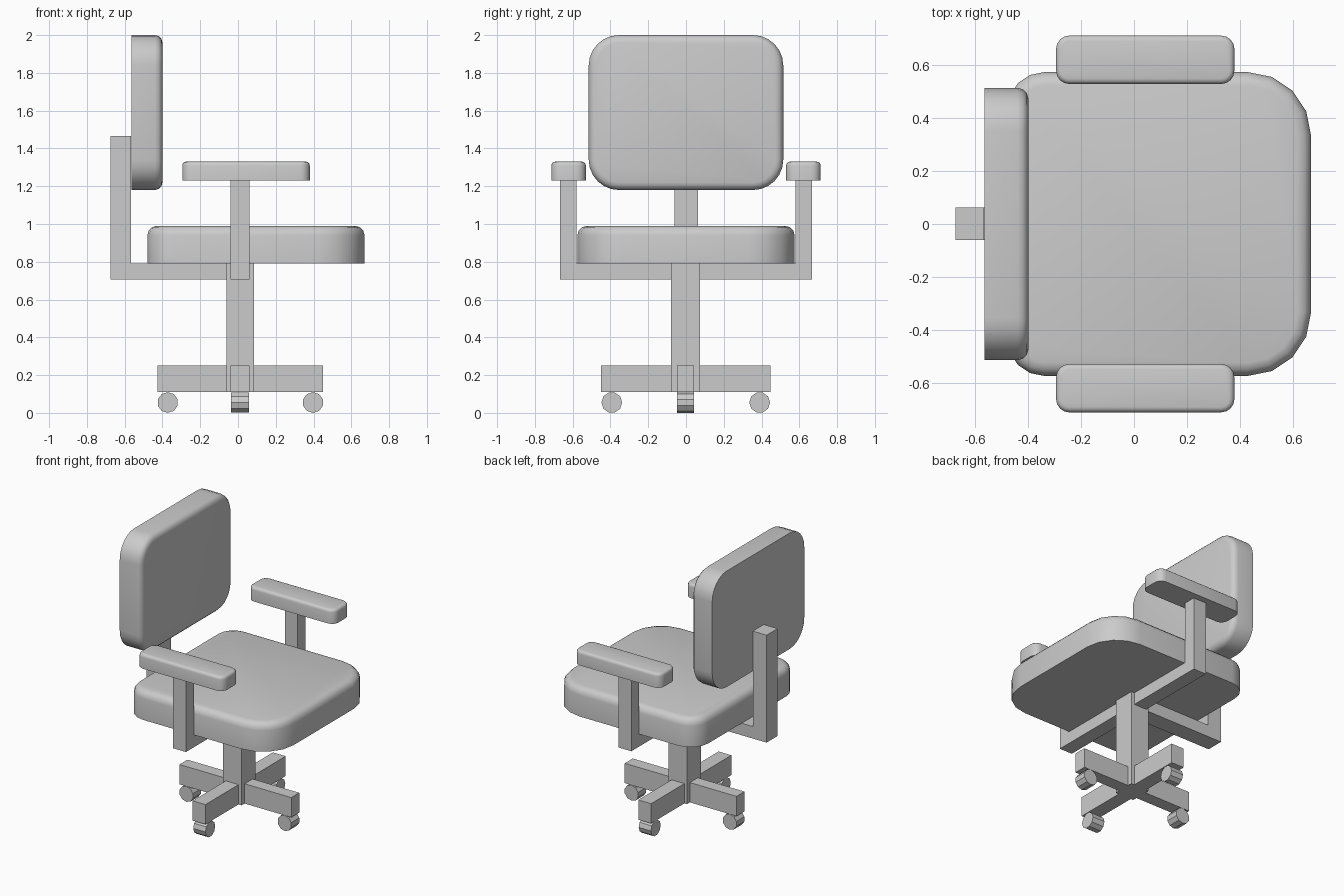
import bpy, bmesh
from math import sin, cos, pi, radians
from mathutils import Matrix

if "Cube" in bpy.data.objects:
    bpy.data.objects.remove(bpy.data.objects["Cube"])


def finish(name, bm, smooth=False):
    bmesh.ops.recalc_face_normals(bm, faces=bm.faces)
    mesh = bpy.data.meshes.new(name)
    bm.to_mesh(mesh)
    bm.free()
    ob = bpy.data.objects.new(name, mesh)
    bpy.context.collection.objects.link(ob)
    if smooth:
        bpy.ops.object.select_all(action='DESELECT')
        ob.select_set(True)
        bpy.context.view_layer.objects.active = ob
        bpy.ops.object.shade_smooth_by_angle(angle=radians(35))
    return ob


def box(name, x, y, z):
    bm = bmesh.new()
    bmesh.ops.create_cube(bm, size=1)
    for v in bm.verts:
        for i, r in enumerate((x, y, z)):
            v.co[i] = (r[0] + r[1]) / 2 + v.co[i] * (r[1] - r[0])
    return finish(name, bm)


def outline(x, y, radii, inset, seg):
    """Rounded rectangle; radii run counter-clockwise from the +x +y corner."""
    pts = []
    for k, (sx, sy) in enumerate(((1, 1), (-1, 1), (-1, -1), (1, -1))):
        r = radii[k]
        cx = x[1] - r if sx > 0 else x[0] + r
        cy = y[1] - r if sy > 0 else y[0] + r
        for i in range(seg + 1):
            a = (k + i / seg) * pi / 2
            pts.append((cx + (r - inset) * cos(a), cy + (r - inset) * sin(a)))
    return pts


def cushion(name, x, y, z, radii, bevel, seg=5, steps=3, matrix=None):
    """Rounded slab, sharp at the low end and rounded over at the high end."""
    bm = bmesh.new()
    layers = [(0, z[0])]
    for i in range(steps + 1):
        a = i / steps * pi / 2
        layers.append((bevel * (1 - cos(a)), z[1] - bevel * (1 - sin(a))))
    loops = [[bm.verts.new((px, py, h)) for px, py in outline(x, y, radii, d, seg)]
             for d, h in layers]
    for lo, hi in zip(loops, loops[1:]):
        for i in range(len(lo)):
            j = (i + 1) % len(lo)
            bm.faces.new((lo[i], lo[j], hi[j], hi[i]))
    bm.faces.new(loops[0][::-1])
    bm.faces.new(loops[-1])
    if matrix:
        bm.transform(matrix)
    return finish(name, bm, True)


def wheel(name, centre, axis, width):
    bm = bmesh.new()
    bmesh.ops.create_cone(bm, cap_ends=True, segments=10, radius1=0.055,
                          radius2=0.055, depth=width)
    turn = Matrix.Rotation(pi / 2, 4, 'X' if axis == 'Y' else 'Y')
    bm.transform(Matrix.Translation(centre) @ turn)
    return finish(name, bm, True)


# Seat: wider curves at the front (+x) corners
cushion("seat", (-0.48, 0.67), (-0.575, 0.575), (0.79, 0.99),
        (0.24, 0.14, 0.14, 0.24), 0.05, seg=4)

# Backrest: slab drawn in y-z and thickened along +x
yz_to_world = Matrix(((0, 0, 1, 0), (1, 0, 0, 0), (0, 1, 0, 0), (0, 0, 0, 1)))
cushion("backrest", (-0.515, 0.515), (1.18, 2.0), (-0.565, -0.40),
        (0.16,) * 4, 0.04, seg=6, matrix=yz_to_world)

# Armrests and their posts
for side, s in (("left", 1), ("right", -1)):
    cushion(side + "_armrest", (-0.295, 0.38), sorted((s * 0.53, s * 0.713)),
            (1.23, 1.33), (0.05,) * 4, 0.02, seg=4)
    box(side + "_arm_post", (-0.04, 0.06), sorted((s * 0.58, s * 0.668)), (0.705, 1.23))
box("arm_crossbar", (-0.04, 0.06), (-0.58, 0.58), (0.705, 0.79))

# Back support bracket
box("back_post", (-0.675, -0.567), (-0.06, 0.063), (0.705, 1.465))
box("back_bar", (-0.567, 0.0), (-0.06, 0.063), (0.705, 0.79))

# Column and crossed foot bars
box("column", (-0.06, 0.085), (-0.08, 0.075), (0.11, 0.79))
box("foot_bar_long", (-0.425, 0.45), (-0.047, 0.042), (0.11, 0.25))
box("foot_bar_cross", (-0.04, 0.06), (-0.45, 0.447), (0.11, 0.25))

# Caster wheels
for i, cx in enumerate((-0.372, 0.397)):
    wheel(f"side_wheel_{i}", (cx, -0.002, 0.055), 'Y', 0.09)
for i, cy in enumerate((-0.393, 0.39)):
    wheel(f"end_wheel_{i}", (0.011, cy, 0.055), 'X', 0.095)
